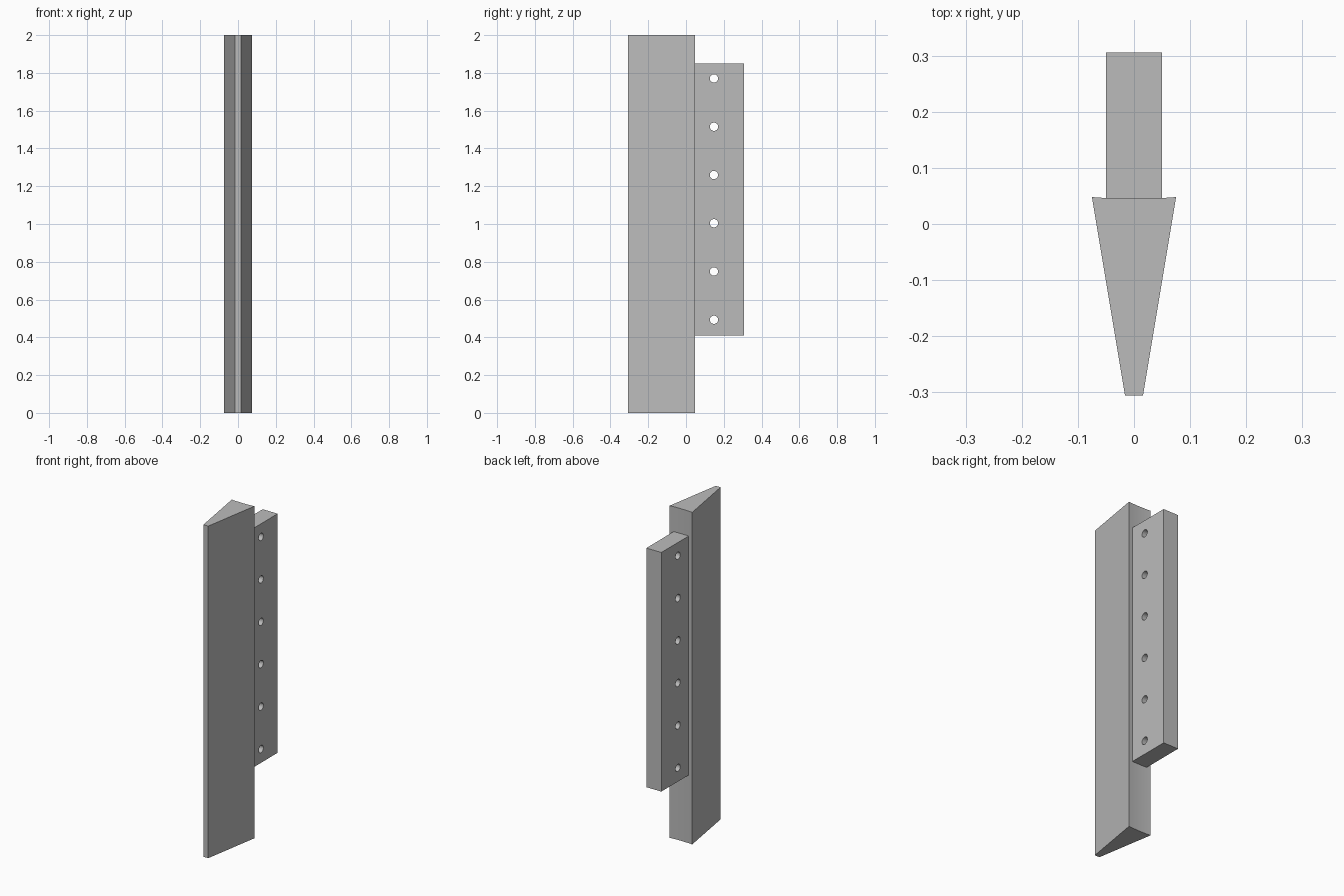
import bpy
import bmesh
import math
from mathutils import Matrix

cube = bpy.data.objects.get("Cube")
if cube:
    bpy.data.objects.remove(cube, do_unlink=True)

HEIGHT = 2.0
BACK_Y = 0.048       # rear edge of the wedge
HOLLOW = 0.003       # depth of the shallow curve in the rear face
HALF_W = 0.075

grey = bpy.data.materials.new("plain grey")
grey.use_nodes = True
colour = (0.5, 0.5, 0.5, 1)
grey.diffuse_color = colour
grey.node_tree.nodes["Principled BSDF"].inputs["Base Color"].default_value = colour


def make_object(name, bm):
    bmesh.ops.recalc_face_normals(bm, faces=bm.faces)
    mesh = bpy.data.meshes.new(name)
    bm.to_mesh(mesh)
    bm.free()
    mesh.materials.append(grey)
    obj = bpy.data.objects.new(name, mesh)
    bpy.context.collection.objects.link(obj)
    return obj


def extrude_profile(name, points, z0, z1):
    bm = bmesh.new()
    face = bm.faces.new([bm.verts.new((x, y, z0)) for x, y in points])
    top = bmesh.ops.extrude_face_region(bm, geom=[face])["geom"]
    verts = [v for v in top if isinstance(v, bmesh.types.BMVert)]
    bmesh.ops.translate(bm, verts=verts, vec=(0, 0, z1 - z0))
    return make_object(name, bm)


def smooth(obj):
    bpy.ops.object.select_all(action="DESELECT")
    obj.select_set(True)
    bpy.context.view_layer.objects.active = obj
    bpy.ops.object.shade_smooth_by_angle(angle=math.radians(30))


# Tapered wedge with a slightly hollow rear face
steps = 12
rear = []
for i in range(steps + 1):
    t = 1 - 2 * i / steps
    rear.append((HALF_W * t, BACK_Y - HOLLOW * (1 - t * t)))
wedge = extrude_profile("tapered_wedge",
                        [(-0.016, -0.306), (0.016, -0.306)] + rear, 0, HEIGHT)
smooth(wedge)

# Mounting plate
plate = extrude_profile("mounting_plate",
                        [(-0.05, 0.045), (0.05, 0.045), (0.05, 0.306), (-0.05, 0.306)],
                        0.41, 1.85)

# Row of bolt holes
bm = bmesh.new()
for i in range(6):
    place = Matrix.Translation((0, 0.148, 0.493 + 0.2555 * i)) @ Matrix.Rotation(math.pi / 2, 4, "Y")
    bmesh.ops.create_cone(bm, cap_ends=True, segments=32, radius1=0.022,
                          radius2=0.022, depth=0.3, matrix=place)
cutter = make_object("hole_cutter", bm)
cutter.hide_render = True
cutter.hide_viewport = True

holes = plate.modifiers.new("bolt holes", "BOOLEAN")
holes.operation = "DIFFERENCE"
holes.solver = "EXACT"
holes.object = cutter

# Bake the holes, then drop the cutter
graph = bpy.context.evaluated_depsgraph_get()
plate.data = bpy.data.meshes.new_from_object(plate.evaluated_get(graph))
plate.modifiers.clear()
bpy.data.objects.remove(cutter, do_unlink=True)
smooth(plate)
